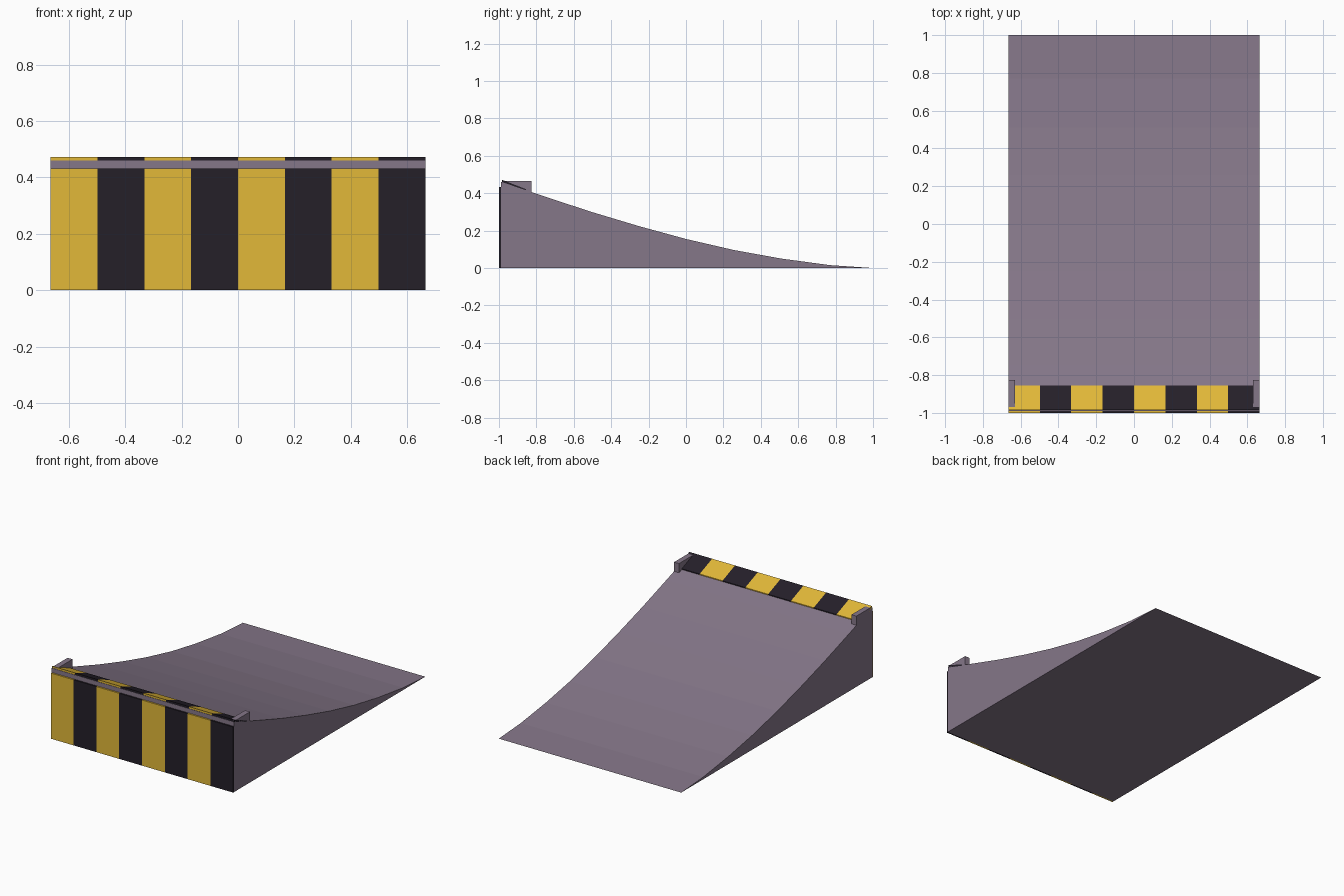
import bpy

if "Cube" in bpy.data.objects:
    bpy.data.objects.remove(bpy.data.objects["Cube"])

W = 0.665          # half width
STRIPES = 8


def material(name, rgb):
    m = bpy.data.materials.new(name)
    m.diffuse_color = (*rgb, 1)
    m.use_nodes = True
    m.node_tree.nodes["Principled BSDF"].inputs["Base Color"].default_value = m.diffuse_color
    return m


GREY = material("ramp_grey", (0.235, 0.184, 0.25))
YELLOW = material("hazard_yellow", (0.76, 0.48, 0.04))
BLACK = material("hazard_black", (0.018, 0.014, 0.022))


def extrude_x(name, profile, x0, x1, mat):
    """Extrude a (y, z) outline, counter-clockwise seen from +x, from x0 to x1."""
    n = len(profile)
    verts = [(x, y, z) for x in (x0, x1) for y, z in profile]
    faces = [tuple(reversed(range(n))), tuple(range(n, 2 * n))]
    faces += [(i, (i + 1) % n, (i + 1) % n + n, i + n) for i in range(n)]
    mesh = bpy.data.meshes.new(name)
    mesh.from_pydata(verts, [], faces)
    mesh.materials.append(mat)
    ob = bpy.data.objects.new(name, mesh)
    bpy.context.collection.objects.link(ob)
    return ob


# Curved ramp body, low lip at the back, tall end at the front
curve = [(0.98, 0.001), (0.77, 0.015), (0.51, 0.05), (0.26, 0.095),
         (0.0, 0.155), (-0.25, 0.223), (-0.5, 0.298), (-0.75, 0.38), (-0.99, 0.461)]
extrude_x("ramp_body", [(-0.99, 0), (1.0, 0)] + curve, -W, W, GREY)

# Hazard stripes on the front wall and along the top edge
front = [(-1.0, 0), (-0.989, 0), (-0.989, 0.432), (-1.0, 0.432)]
top = [(-0.985, 0.455), (-0.855, 0.411), (-0.855, 0.421), (-0.985, 0.472)]
step = 2 * W / STRIPES
for i in range(STRIPES):
    x0 = -W + i * step
    mat = BLACK if i % 2 else YELLOW
    extrude_x(f"front_stripe_{i + 1}", front, x0, x0 + step, mat)
    extrude_x(f"top_stripe_{i + 1}", top, x0, x0 + step, mat)

# Short raised guards at both ends of the top edge
guard = [(-0.985, 0.40), (-0.825, 0.40), (-0.825, 0.466), (-0.985, 0.466)]
for side, x0 in (("left", -W), ("right", W - 0.036)):
    extrude_x(f"{side}_guard", guard, x0, x0 + 0.036, GREY)
